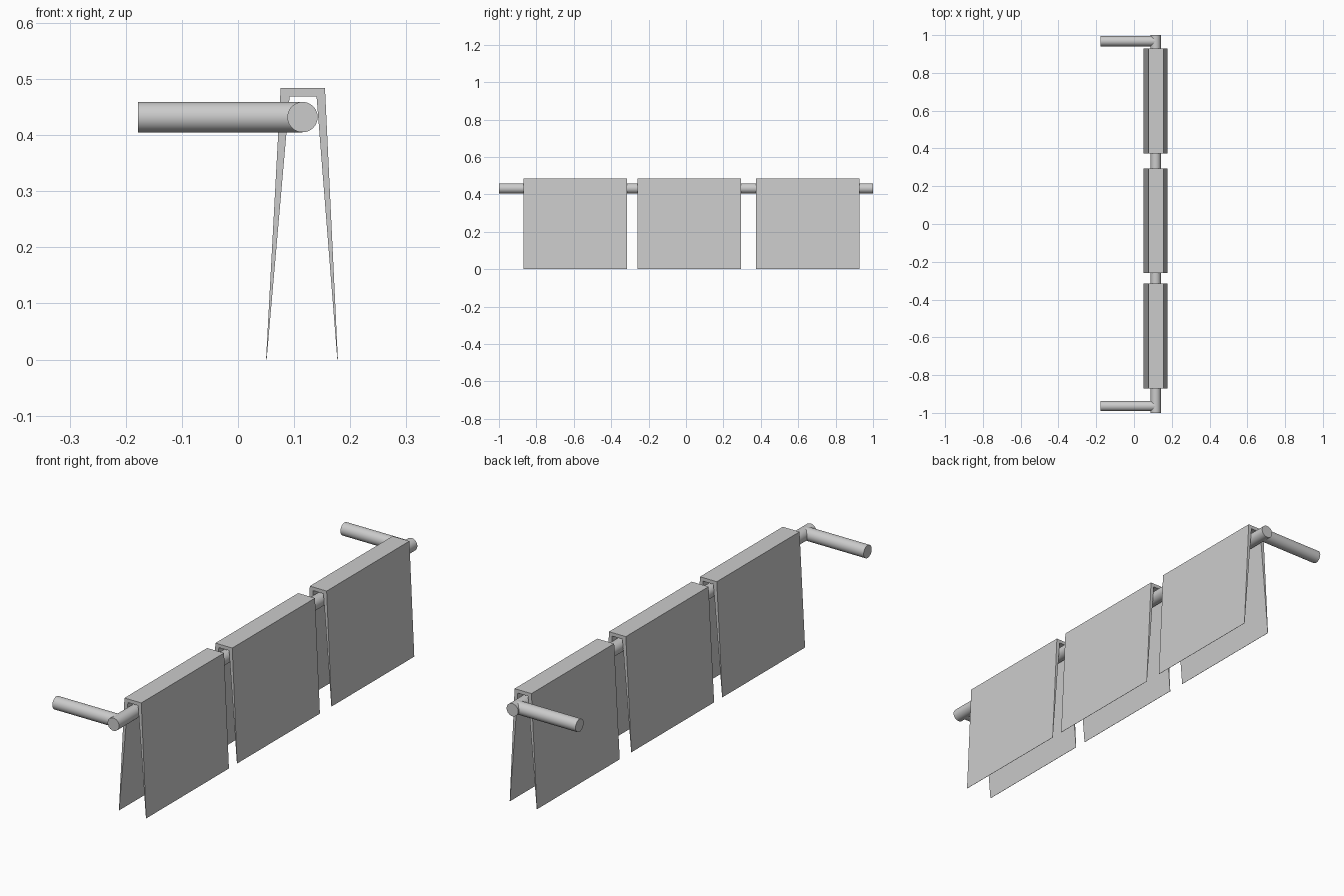
import bpy, bmesh
from mathutils import Vector

if "Cube" in bpy.data.objects:
    bpy.data.objects.remove(bpy.data.objects["Cube"])

ROD_X, ROD_Z, ROD_R = 0.115, 0.432, 0.027


def rod(name, start, end):
    start, end = Vector(start), Vector(end)
    axis = end - start
    bpy.ops.mesh.primitive_cylinder_add(
        vertices=48, radius=ROD_R, depth=axis.length, location=(start + end) / 2,
        rotation=axis.to_track_quat('Z', 'Y').to_euler())
    ob = bpy.context.object
    ob.name = name
    bpy.ops.object.shade_smooth_by_angle()
    return ob


def towel(name, y0, y1):
    # Folded cloth: thick at the fold, tapering to thin lower edges
    profile = [(0.050, 0.0), (0.076, 0.484), (0.155, 0.484), (0.178, 0.0),
               (0.177, 0.0), (0.140, 0.469), (0.092, 0.469), (0.051, 0.0)]
    bm = bmesh.new()
    a = [bm.verts.new((x, y0, z)) for x, z in profile]
    b = [bm.verts.new((x, y1, z)) for x, z in profile]
    n = len(profile)
    for i in range(n):
        j = (i + 1) % n
        bm.faces.new((a[i], a[j], b[j], b[i]))
    # End caps as three quads: left leg, fold, right leg
    for ring in (a, b):
        for quad in ((0, 1, 6, 7), (1, 2, 5, 6), (2, 3, 4, 5)):
            bm.faces.new([ring[k] for k in quad])
    bmesh.ops.recalc_face_normals(bm, faces=bm.faces)
    me = bpy.data.meshes.new(name)
    bm.to_mesh(me)
    bm.free()
    ob = bpy.data.objects.new(name, me)
    bpy.context.collection.objects.link(ob)


# Rail and two wall arms
rod("towel_rail", (ROD_X, -1, ROD_Z), (ROD_X, 1, ROD_Z))
for side, y in (("front", -0.964), ("back", 0.968)):
    rod("wall_arm_" + side, (-0.178, y, ROD_Z), (ROD_X, y, ROD_Z))

# Three hanging towels
for i, y0 in enumerate((-0.87, -0.26, 0.373)):
    towel(f"towel_{i + 1}", y0, y0 + 0.555)
